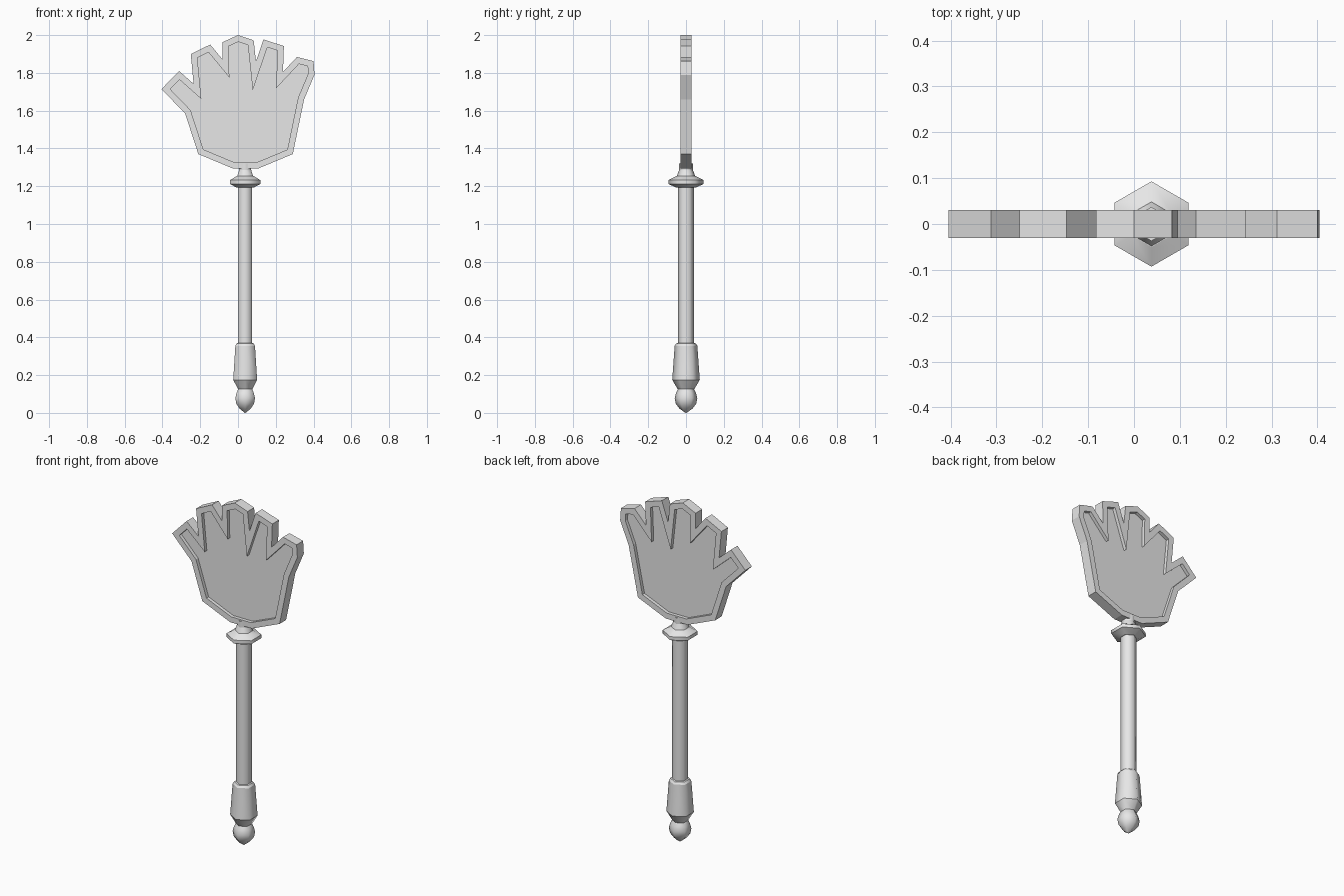
import bpy, bmesh
from math import sin, cos, tau
from mathutils import Vector

cube = bpy.data.objects.get("Cube")
if cube:
    bpy.data.objects.remove(cube)

# One plain grey for the whole model
grey = bpy.data.materials.new("plain_grey")
grey.use_nodes = True
colour = (0.8, 0.8, 0.8, 1)
grey.diffuse_color = colour
grey.node_tree.nodes["Principled BSDF"].inputs["Base Color"].default_value = colour


def finish(bm, name):
    bmesh.ops.recalc_face_normals(bm, faces=bm.faces)
    mesh = bpy.data.meshes.new(name)
    bm.to_mesh(mesh)
    bm.free()
    mesh.materials.append(grey)
    obj = bpy.data.objects.new(name, mesh)
    bpy.context.collection.objects.link(obj)
    return obj


def lathe(name, profile, crease=True, sides=6, centre=0.038):
    """Spin (radius, height) pairs into a smooth six-sided part, creased between bands."""
    bm = bmesh.new()
    rings = []
    for r, z in profile:
        rings.append([bm.verts.new((centre + r * sin(tau * i / sides),
                                    r * cos(tau * i / sides), z))
                      for i in range(sides)])
    for low, high in zip(rings, rings[1:]):
        for i in range(sides):
            j = (i + 1) % sides
            bm.faces.new((low[i], low[j], high[j], high[i])).smooth = True
    if crease:
        for ring in rings:
            for i in range(sides):
                bm.edges.get((ring[i], ring[i - 1])).smooth = False
    bm.faces.new(rings[0])
    bm.faces.new(rings[-1])
    return finish(bm, name)


def inset(points, width):
    """Offset a counter-clockwise outline inwards with mitred corners."""
    result = []
    for i, p in enumerate(points):
        a = (p - points[i - 1]).normalized()
        b = (points[(i + 1) % len(points)] - p).normalized()
        na, nb = Vector((-a.y, a.x)), Vector((-b.y, b.x))
        result.append(p + (na + nb) * width / (1 + na.dot(nb)))
    return result


# Hand: extruded outline with a raised rim and a sunken palm on both sides
outline = [Vector(p) for p in (
    (-.03, 1.295), (.11, 1.295), (.29, 1.37), (.35, 1.66),          # heel, right edge
    (.405, 1.79), (.4, 1.862), (.312, 1.884), (.238, 1.805),        # little finger
    (.243, 1.942), (.135, 1.977), (.095, 1.86),                     # ring finger
    (.083, 1.972), (0, 2), (-.083, 1.962), (-.081, 1.87),           # middle finger
    (-.147, 1.95), (-.25, 1.9), (-.235, 1.742),                     # first finger
    (-.312, 1.81), (-.405, 1.714), (-.28, 1.585), (-.21, 1.37))]    # thumb, left edge
inner = inset(outline, .033)
half, floor = .03, .01
bm = bmesh.new()
loops = []
for pts, y in ((inner, -floor), (inner, -half), (outline, -half),
               (outline, half), (inner, half), (inner, floor)):
    loops.append([bm.verts.new((p.x, y, p.y)) for p in pts])
for a, b in zip(loops, loops[1:]):
    for i in range(len(a)):
        bm.faces.new((a[i - 1], a[i], b[i], b[i - 1]))
bm.faces.new(loops[0])
bm.faces.new(loops[-1])
finish(bm, "hand")

# Handle parts, from the bottom up
lathe("pommel_ball", [(.002, 0), (.034, .022), (.054, .048), (.06, .078),
                      (.053, .105), (.042, .128)], crease=False)
lathe("grip", [(.042, .123), (.073, .175), (.06, .355), (.052, .368), (.043, .37)])
lathe("shaft", [(.043, .365), (.043, 1.195)])
lathe("collar", [(.05, 1.192), (.093, 1.212), (.093, 1.232), (.05, 1.255)])
lathe("neck", [(.05, 1.25), (.037, 1.285), (.037, 1.32)])
